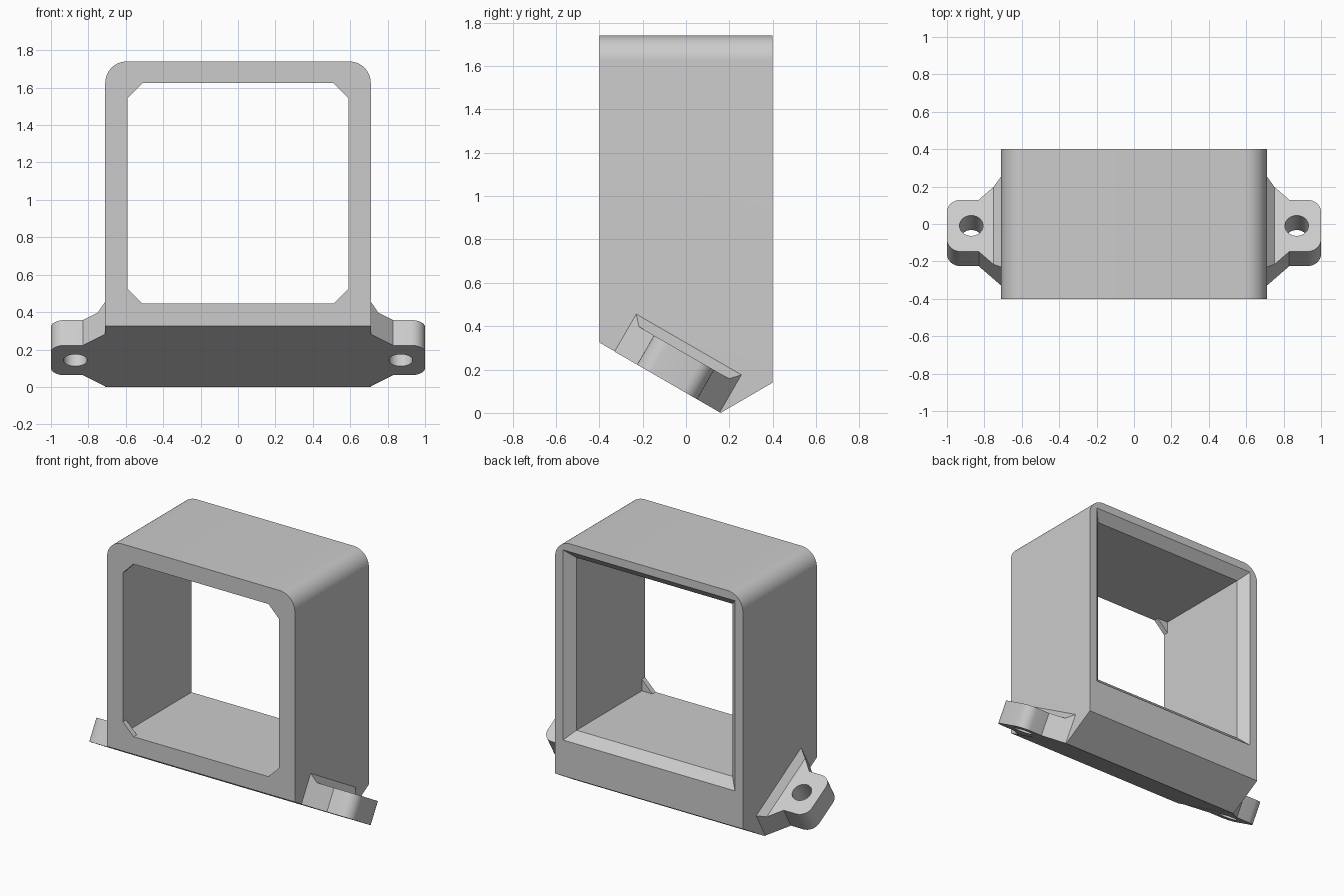
import bpy, bmesh
from math import radians
from mathutils import Matrix, Vector

if "Cube" in bpy.data.objects:
    bpy.data.objects.remove(bpy.data.objects["Cube"], do_unlink=True)

GREY = (0.6, 0.6, 0.6, 1)
grey = bpy.data.materials.new("light grey plastic")
grey.use_nodes = True
grey.diffuse_color = GREY
grey.node_tree.nodes["Principled BSDF"].inputs["Base Color"].default_value = GREY


def make_object(name, bm):
    bmesh.ops.recalc_face_normals(bm, faces=bm.faces[:])
    mesh = bpy.data.meshes.new(name)
    bm.to_mesh(mesh)
    bm.free()
    mesh.materials.append(grey)
    obj = bpy.data.objects.new(name, mesh)
    bpy.context.collection.objects.link(obj)
    return obj


def prism(points, offset):
    """Extrude a closed outline by an offset."""
    bm = bmesh.new()
    face = bm.faces.new([bm.verts.new(p) for p in points])
    new = bmesh.ops.extrude_face_region(bm, geom=[face])["geom"]
    bmesh.ops.translate(bm, vec=offset,
                        verts=[g for g in new if isinstance(g, bmesh.types.BMVert)])
    return bm


def select_only(obj):
    bpy.ops.object.select_all(action='DESELECT')
    obj.select_set(True)
    bpy.context.view_layer.objects.active = obj


def cut(obj, cutter):
    mod = obj.modifiers.new("cut", 'BOOLEAN')
    mod.operation = 'DIFFERENCE'
    mod.solver = 'EXACT'
    mod.object = cutter
    cutter.hide_render = True
    select_only(obj)
    bpy.ops.object.modifier_apply(modifier=mod.name)
    bpy.data.objects.remove(cutter, do_unlink=True)
    bpy.ops.object.shade_smooth_by_angle(angle=radians(30))


# Housing: side profile with a V-shaped base, rounded along its top edges
W, TOP = 0.71, 1.74
side = [(-0.4, 0.325), (0.16, 0), (0.4, 0.14), (0.4, TOP), (-0.4, TOP)]
bm = prism([(-W, y, z) for y, z in side], (2 * W, 0, 0))
top_edges = [e for e in bm.edges
             if all(v.co.z > TOP - 0.01 for v in e.verts)
             and abs(e.verts[0].co.y - e.verts[1].co.y) > 0.1]
bmesh.ops.bevel(bm, geom=top_edges, offset=0.115, segments=12,
                profile=0.5, affect='EDGES')
housing = make_object("housing", bm)


# Window: corner gussets at the front, plain middle, flared rear rim
def window_ring(bm, y, grow, corner):
    h = 0.59 + grow
    k = h - corner
    outline = [(h, k), (k, h), (-k, h), (-h, k), (-h, -k), (-k, -h), (k, -h), (h, -k)]
    return [bm.verts.new((x, y, z + 1.035)) for x, z in outline]


bm = bmesh.new()
rings = [window_ring(bm, *r) for r in
         [(-0.5, 0, 0.08), (-0.365, 0, 0.08), (-0.365, 0, 0), (0.34, 0, 0), (0.42, 0.08, 0)]]
for a, b in zip(rings, rings[1:]):
    for i in range(8):
        j = (i + 1) % 8
        bm.faces.new((a[i], a[j], b[j], b[i]))
bm.faces.new(rings[0])
bm.faces.new(rings[-1])
bmesh.ops.remove_doubles(bm, verts=bm.verts[:], dist=0.0001)
cut(housing, make_object("window_cutter", bm))

# Mounting ears: tilted flat with the base, thickened where they join the housing
THICK = 0.156
tilt = Matrix.Translation((0, -0.087, 0.1425)) @ Matrix.Rotation(radians(-30), 4, 'X')
half = [(W, 0.28), (0.75, 0.24), (0.83, 0.16), (1, 0.16)]
plan = [(x, -y) for x, y in half] + half[::-1]

for name, sign in (("left_ear", 1), ("right_ear", -1)):
    bm = prism([(x, y, 0) for x, y in plan], (0, 0, THICK))
    upper = [v for v in bm.verts if v.co.z > 0.1]
    bmesh.ops.connect_verts(bm, verts=[v for v in upper if abs(v.co.x - 0.75) < 0.001])
    for v in upper:
        if v.co.x < W + 0.001:
            v.co.z = 0.2
    tips = [e for e in bm.edges if all(v.co.x > 0.99 for v in e.verts)
            and abs(e.verts[0].co.z - e.verts[1].co.z) > 0.1]
    bmesh.ops.bevel(bm, geom=tips, offset=0.075, segments=8,
                    profile=0.5, affect='EDGES')
    place = Matrix.Scale(sign, 4, Vector((1, 0, 0))) @ tilt
    bm.transform(place)
    ear = make_object(name, bm)

    # Screw hole
    bm = bmesh.new()
    bmesh.ops.create_cone(bm, cap_ends=True, segments=40, radius1=0.063,
                          radius2=0.063, depth=0.6,
                          matrix=place @ Matrix.Translation((0.87, 0, 0)))
    cut(ear, make_object("hole_cutter", bm))
